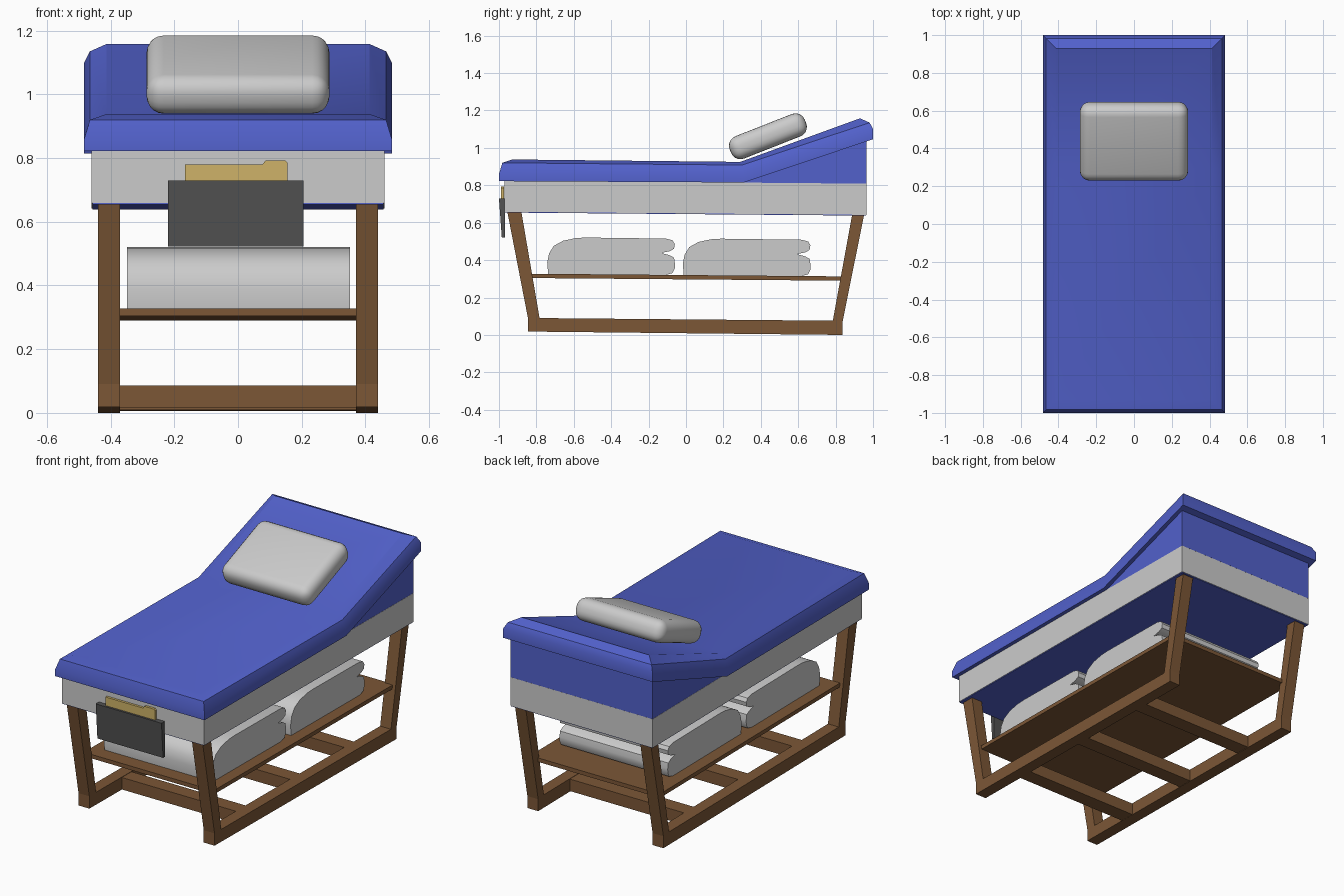
import bpy, bmesh, math

if "Cube" in bpy.data.objects:
    bpy.data.objects.remove(bpy.data.objects["Cube"])


def material(name, rgb):
    m = bpy.data.materials.new(name)
    m.diffuse_color = (*rgb, 1)
    m.use_nodes = True
    m.node_tree.nodes["Principled BSDF"].inputs["Base Color"].default_value = m.diffuse_color
    return m


BLUE = material("blue_vinyl", (0.085, 0.12, 0.6))
WOOD = material("wood", (0.2, 0.095, 0.037))
DARK = material("dark_plastic", (0.085, 0.085, 0.085))
TAN = material("folder_card", (0.62, 0.45, 0.14))


def finish(name, bm, mat=None, smooth=None):
    bmesh.ops.recalc_face_normals(bm, faces=bm.faces)
    me = bpy.data.meshes.new(name)
    bm.to_mesh(me)
    bm.free()
    ob = bpy.data.objects.new(name, me)
    bpy.context.collection.objects.link(ob)
    if mat:
        me.materials.append(mat)
    if smooth:
        bpy.ops.object.select_all(action='DESELECT')
        ob.select_set(True)
        bpy.context.view_layer.objects.active = ob
        bpy.ops.object.shade_smooth_by_angle(angle=math.radians(smooth))
    return ob


def prism(name, profile, lo, hi, mat=None, axis='x', smooth=None):
    """Extrude a (y, z) profile along x, or an (x, z) profile along y."""
    bm = bmesh.new()
    rings = []
    for t in (lo, hi):
        rings.append([bm.verts.new((t, a, b) if axis == 'x' else (a, t, b)) for a, b in profile])
    n = len(profile)
    for i in range(n):
        j = (i + 1) % n
        bm.faces.new((rings[0][i], rings[0][j], rings[1][j], rings[1][i]))
    bm.faces.new(rings[0])
    bm.faces.new(rings[1])
    return finish(name, bm, mat, smooth)


def tilt(z, y):
    """The whole bed drops very slightly towards the head."""
    return z - 0.0085 * y


def slab(name, y0, y1, z0, z1, x0, x1, mat=None):
    prof = [(y0, tilt(z0, y0)), (y1, tilt(z0, y1)), (y1, tilt(z1, y1)), (y0, tilt(z1, y0))]
    return prism(name, prof, x0, x1, mat)


# Mattress: stacked rings with a bend at the raised head and bevelled rim
bm = bmesh.new()
rings = []
for inset, bend, zf, zb, zh in ((0, 0.31, 0.822, 0.815, 1.046), (0, 0.305, 0.86, 0.865, 1.10),
                                (0.018, 0.30, 0.92, 0.908, 1.135), (0.07, 0.29, 0.938, 0.925, 1.158)):
    w = 0.483 - inset
    pts = [(-w, -1 + inset, zf), (w, -1 + inset, zf), (w, bend, zb),
           (w, 1 - inset, zh), (-w, 1 - inset, zh), (-w, bend, zb)]
    rings.append([bm.verts.new(p) for p in pts])
for a, b in zip(rings, rings[1:]):
    for i in range(6):
        j = (i + 1) % 6
        bm.faces.new((a[i], a[j], b[j], b[i]))
for r in (rings[0], rings[-1]):
    bm.faces.new((r[0], r[1], r[2], r[5]))
    bm.faces.new((r[5], r[2], r[3], r[4]))
finish("mattress", bm, BLUE, 28)

# Wedge under the raised head, grey apron and blue underside
prism("head_wedge", [(0.30, 0.812), (0.965, 0.809), (0.965, 1.036)], -0.459, 0.459, BLUE)
slab("apron", -0.97, 0.965, 0.65, 0.817, -0.46, 0.46)
slab("underside_panel", -0.967, 0.962, 0.646, 0.66, -0.457, 0.457, BLUE)

# Side frames: slanted legs joined by a bottom rail
frame = [(-0.955, 0.657), (-0.845, 0.09), (-0.845, 0.018), (0.837, 0.0), (0.837, 0.07),
         (0.952, 0.641), (0.888, 0.641), (0.785, 0.076), (-0.783, 0.09), (-0.88, 0.657)]
for side, s in (("left", -1), ("right", 1)):
    prism(side + "_leg_frame", frame, s * 0.37, s * 0.44, WOOD)

# Floor cross bars and storage shelf
for i, y in enumerate((-0.5, 0.0, 0.5)):
    slab(f"cross_bar_{i + 1}", y - 0.045, y + 0.045, 0.011, 0.081, -0.372, 0.372, WOOD)
slab("shelf", -0.825, 0.84, 0.297, 0.32, -0.42, 0.42, WOOD)

# Two folded blankets on the shelf
fold = [(0, 0), (-0.005, 0.06), (0.005, 0.11), (0.03, 0.15), (0.08, 0.178), (0.15, 0.193), (0.2, 0.196),
        (0.63, 0.194), (0.665, 0.185), (0.677, 0.165), (0.673, 0.14), (0.65, 0.127), (0.605, 0.117),
        (0.65, 0.105), (0.673, 0.092), (0.678, 0.06), (0.677, 0.035), (0.665, 0.01), (0.63, 0)]
for i, y0 in enumerate((-0.737, -0.012)):
    prism(f"folded_blanket_{i + 1}", [(y0 + y, tilt(0.32 + z, y0 + y)) for y, z in fold],
          -0.348, 0.352, smooth=35)

# Chart pocket and folder at the foot end
prism("chart_pocket", [(-1.0, 0.73), (-0.985, 0.522), (-0.968, 0.522), (-0.968, 0.73)], -0.22, 0.205, DARK)
prism("chart_folder", [(-0.166, 0.6), (0.155, 0.6), (0.155, 0.785), (0.147, 0.793), (0.087, 0.793),
                       (0.077, 0.78), (-0.166, 0.78)], -0.988, -0.974, TAN, axis='y')

# Pillow: rounded block lying on the raised head
bm = bmesh.new()
bmesh.ops.create_cube(bm, size=1)
bmesh.ops.scale(bm, vec=(0.574, 0.432, 0.128), verts=bm.verts)
bmesh.ops.bevel(bm, geom=bm.edges[:], offset=0.054, segments=5, profile=0.5, affect='EDGES')
pillow = finish("pillow", bm, None, 40)
pillow.location = (0, 0.438, 1.062)
pillow.rotation_euler = (math.radians(21.5), 0, 0)
